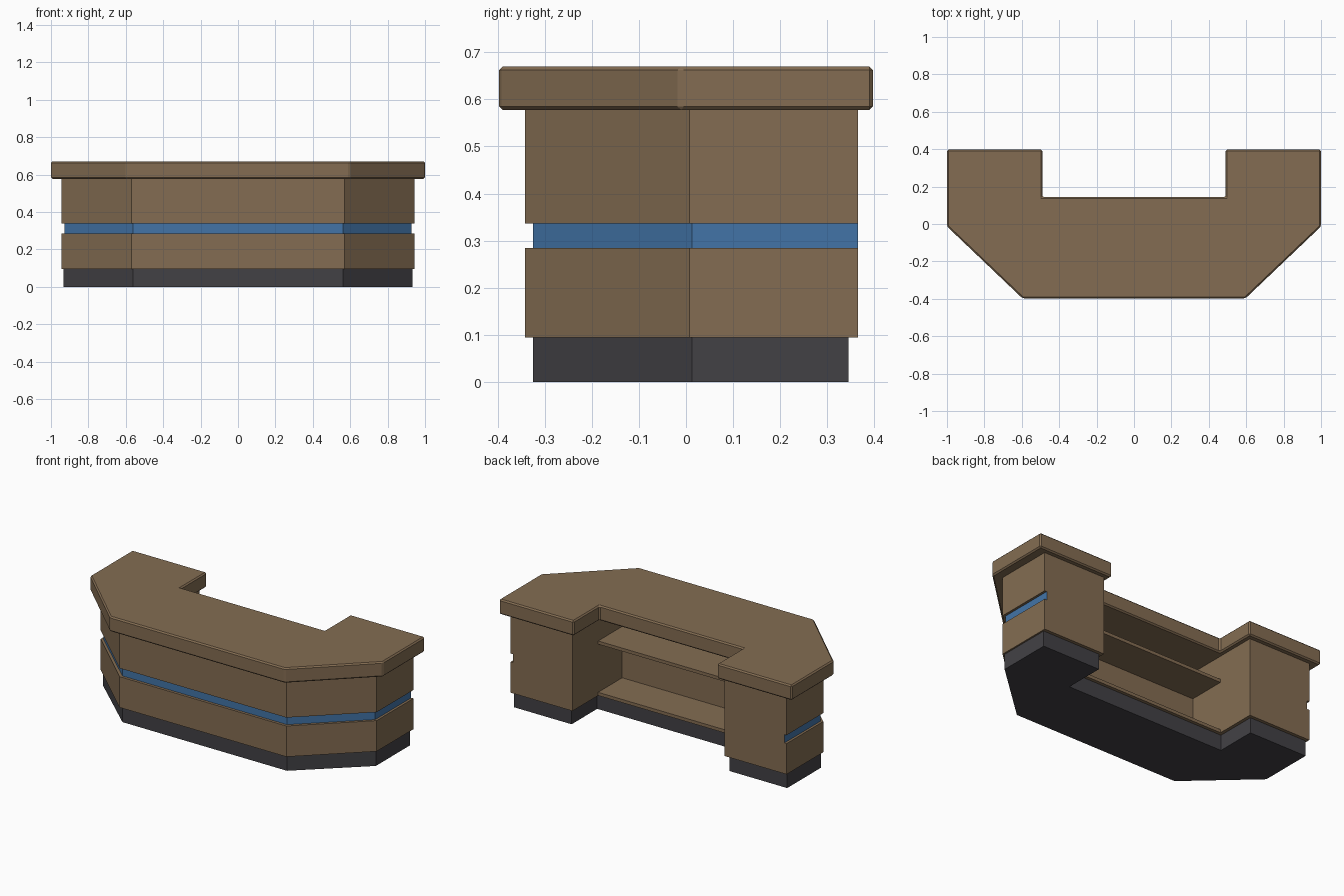
import bpy, bmesh

if "Cube" in bpy.data.objects:
    bpy.data.objects.remove(bpy.data.objects["Cube"])


def material(name, rgb):
    m = bpy.data.materials.new(name)
    m.diffuse_color = (*rgb, 1)
    m.use_nodes = True
    m.node_tree.nodes["Principled BSDF"].inputs["Base Color"].default_value = m.diffuse_color
    return m


WOOD = material("brown wood", (0.23, 0.152, 0.085))
BLUE = material("blue stripe", (0.055, 0.175, 0.39))
DARK = material("dark plinth", (0.055, 0.053, 0.06))


def loft(name, layers, mats):
    """Stack of rings (right half outline, z), mirrored in x and joined."""
    bm = bmesh.new()
    rings = []
    for half, z in layers:
        outline = half + [(-x, y) for x, y in reversed(half)]
        rings.append([bm.verts.new((x, y, z)) for x, y in outline])
    n = len(rings[0])
    bm.faces.new(rings[0])
    bm.faces.new(rings[-1])
    for a, b in zip(rings, rings[1:]):
        for i in range(n):
            j = (i + 1) % n
            bm.faces.new((a[i], a[j], b[j], b[i]))
    bmesh.ops.remove_doubles(bm, verts=bm.verts[:], dist=0.0005)
    bmesh.ops.recalc_face_normals(bm, faces=bm.faces[:])
    me = bpy.data.meshes.new(name)
    for m in mats:
        me.materials.append(m)
    ob = bpy.data.objects.new(name, me)
    bpy.context.collection.objects.link(ob)
    return ob, bm


def finish(ob, bm):
    bmesh.ops.dissolve_limit(bm, angle_limit=0.01, verts=bm.verts[:],
                             edges=bm.edges[:], delimit={'MATERIAL'})
    bm.to_mesh(ob.data)
    bm.free()


# Plinth
base = [(0.562, -0.325), (0.933, 0.013), (0.933, 0.345), (0.54, 0.345), (0.54, 0.095)]
finish(*loft("plinth", [(base, 0), (base, 0.095)], [DARK]))

# Body: solid front and pedestals, with a recessed stripe round the outside
inner = [(0.928, 0.365), (0.52, 0.365), (0.52, -0.12)]
wide = [(0.57, -0.342), (0.943, 0.007), (0.943, 0.365)] + inner
slim = [(0.562, -0.325), (0.928, 0.013), (0.928, 0.365)] + inner
body, bm = loft("body", [(wide, 0.095), (wide, 0.285), (slim, 0.285),
                         (slim, 0.337), (wide, 0.337), (wide, 0.577)], [WOOD, BLUE])
for f in bm.faces:
    c, nrm = f.calc_center_median(), f.normal
    outside = abs(c.x) > 0.6 or c.y < -0.2
    if 0.29 < c.z < 0.33 and abs(nrm.z) < 0.1 and nrm.y < 0.5 and outside:
        f.material_index = 1
finish(body, bm)

# Cupboard floor and shelf between the pedestals
for name, z in (("cupboard_floor", 0.095), ("shelf", 0.412)):
    half = [(0.52, -0.12), (0.52, 0.115)]
    finish(*loft(name, [(half, z), (half, z + 0.02)], [WOOD]))

# Countertop with a chamfered rim
top = [(0.597, -0.397), (1, -0.013), (1, 0.397), (0.49, 0.397), (0.49, 0.145)]
counter, bm = loft("countertop", [(top, 0.577), (top, 0.67)], [WOOD])
finish(counter, bm)
bev = counter.modifiers.new("chamfer", 'BEVEL')
bev.width = 0.008
bev.segments = 1
bev.limit_method = 'ANGLE'
bev.angle_limit = 0.4
